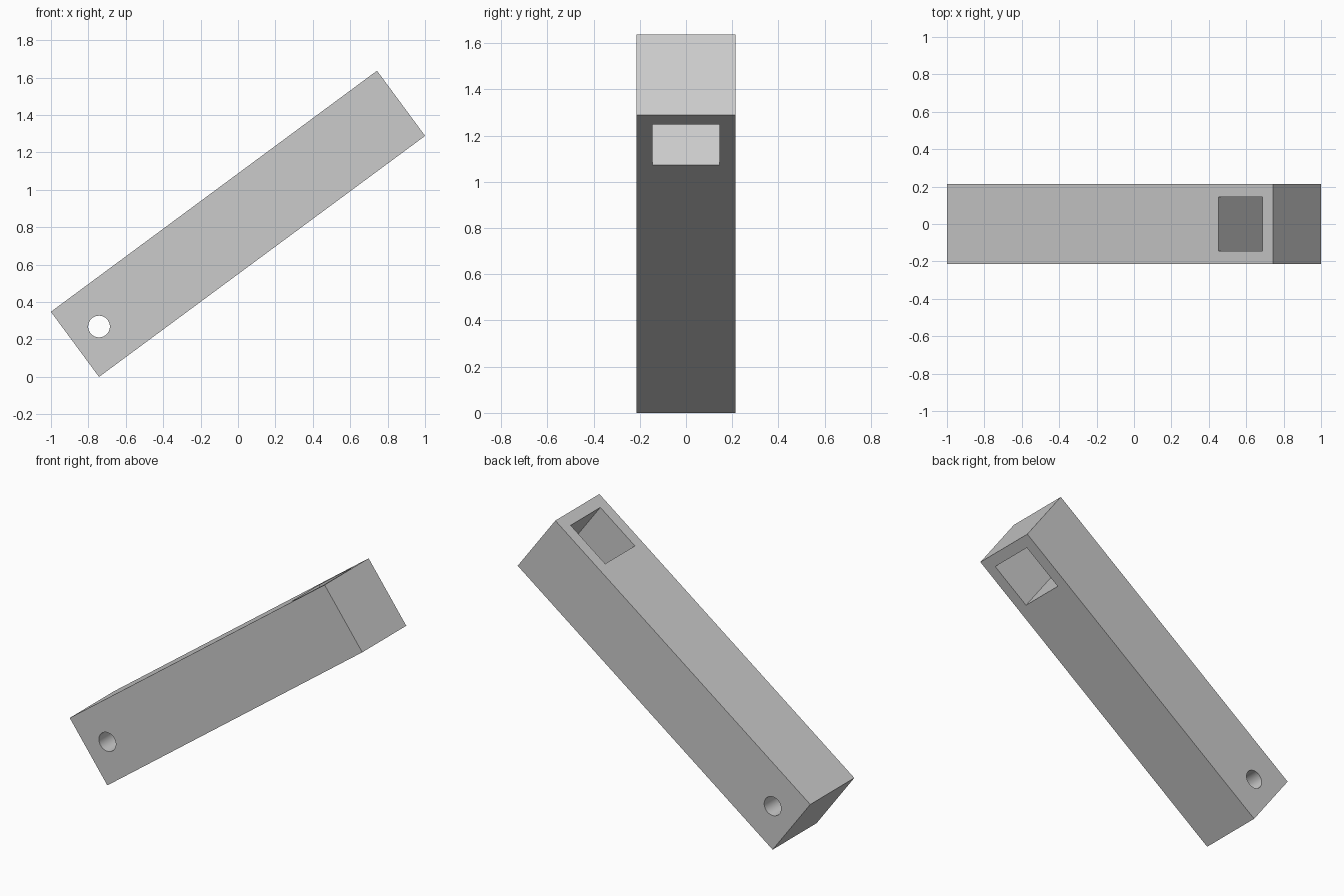
import bpy
import math
from mathutils import Matrix

cube = bpy.data.objects.get("Cube")
if cube:
    bpy.data.objects.remove(cube, do_unlink=True)

LENGTH, HEIGHT, WIDTH = 2.168, 0.433, 0.43
TILT = math.radians(36.47)

grey = bpy.data.materials.new("plain grey")
grey.use_nodes = True
colour = (0.6, 0.6, 0.6, 1)
grey.diffuse_color = colour
grey.node_tree.nodes["Principled BSDF"].inputs["Base Color"].default_value = colour


def box(name, size, location=(0, 0, 0)):
    bpy.ops.mesh.primitive_cube_add(size=1)
    ob = bpy.context.object
    ob.name = name
    ob.data.transform(Matrix.Translation(location) @ Matrix.Diagonal((*size, 1)))
    ob.data.materials.append(grey)
    return ob


def cut(target, cutter):
    mod = target.modifiers.new("cut", 'BOOLEAN')
    mod.operation = 'DIFFERENCE'
    mod.solver = 'EXACT'
    mod.object = cutter
    cutter.hide_render = True
    bpy.context.view_layer.objects.active = target
    bpy.ops.object.modifier_apply(modifier=mod.name)
    bpy.data.objects.remove(cutter, do_unlink=True)


# Square bar
bar = box("bar", (LENGTH, WIDTH, HEIGHT))

# Rectangular slot through the upper end
cut(bar, box("slot_cutter", (0.294, 0.29, 1), (LENGTH / 2 - 0.216, 0, 0)))

# Round pin hole across the lower end
bpy.ops.mesh.primitive_cylinder_add(vertices=48, radius=0.058, depth=1)
pin = bpy.context.object
pin.data.transform(Matrix.Translation((0.16 - LENGTH / 2, 0, 0))
                   @ Matrix.Rotation(math.pi / 2, 4, 'X'))
pin.data.materials.append(grey)
cut(bar, pin)

# Lean the bar and stand its lower corner on the ground
rise = (LENGTH * math.sin(TILT) + HEIGHT * math.cos(TILT)) / 2
bar.data.transform(Matrix.Translation((0, 0, rise)) @ Matrix.Rotation(-TILT, 4, 'Y'))

# Smooth hole wall, sharp edges elsewhere
bpy.ops.object.select_all(action='DESELECT')
bar.select_set(True)
bpy.context.view_layer.objects.active = bar
bpy.ops.object.shade_smooth_by_angle(angle=math.radians(30))
